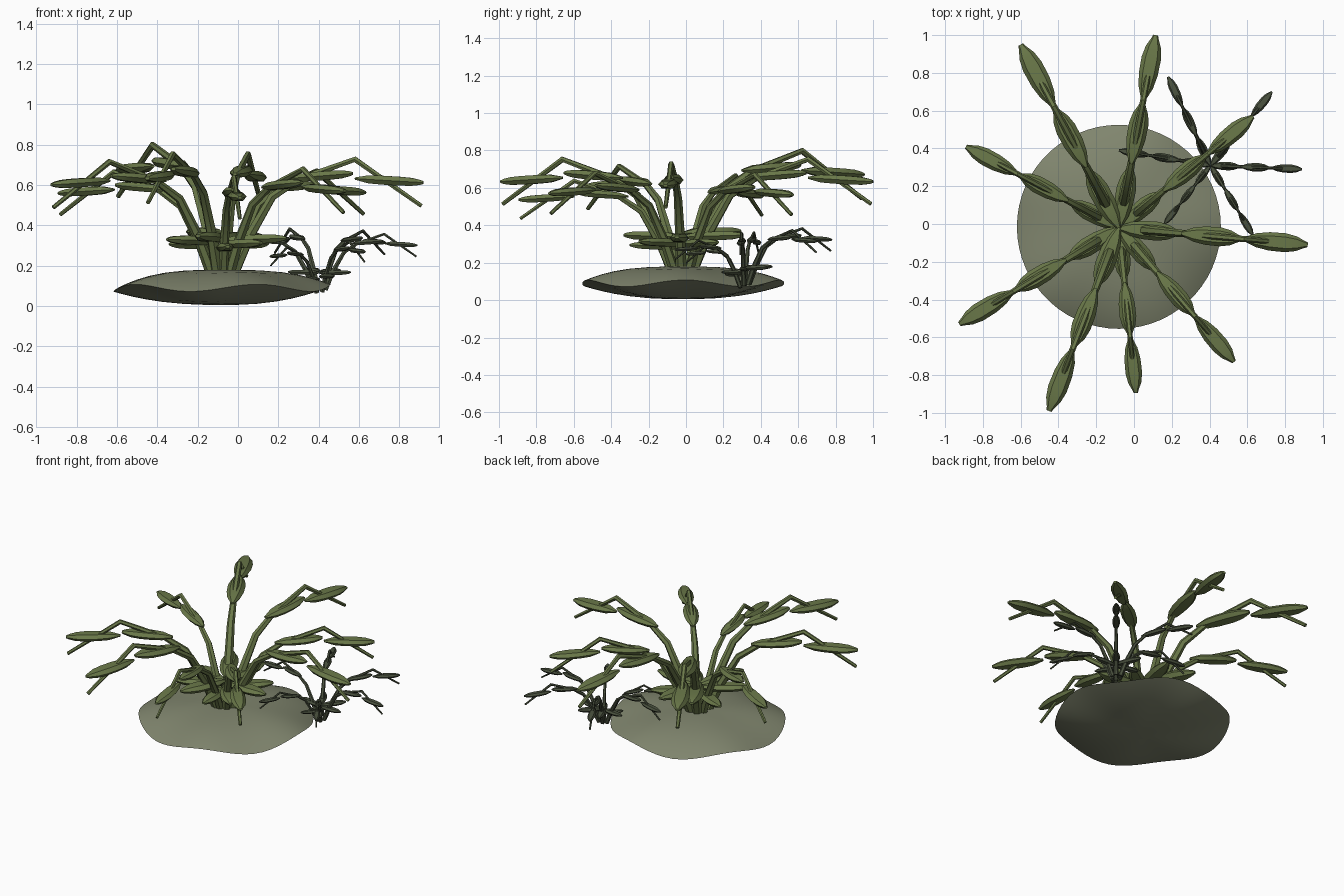
import bpy, bmesh, math
from mathutils import Vector

if "Cube" in bpy.data.objects:
    bpy.data.objects.remove(bpy.data.objects["Cube"], do_unlink=True)


def material(name, rgb):
    m = bpy.data.materials.new(name)
    m.use_nodes = True
    m.diffuse_color = (*rgb, 1)
    m.node_tree.nodes["Principled BSDF"].inputs["Base Color"].default_value = (*rgb, 1)
    return m


def loft(bm, rings):
    """Skin a list of rings of points and cap both ends."""
    rows = [[bm.verts.new(p) for p in ring] for ring in rings]
    n = len(rows[0])
    for a, b in zip(rows, rows[1:]):
        for i in range(n):
            j = (i + 1) % n
            bm.faces.new((a[i], a[j], b[j], b[i]))
    bm.faces.new(rows[0][::-1])
    bm.faces.new(rows[-1])


def finish(bm, name, mat):
    bmesh.ops.recalc_face_normals(bm, faces=bm.faces)
    mesh = bpy.data.meshes.new(name)
    bm.to_mesh(mesh)
    bm.free()
    mesh.materials.append(mat)
    return mesh


def place(name, mesh, loc, angle=0, size=1):
    ob = bpy.data.objects.new(name, mesh)
    bpy.context.collection.objects.link(ob)
    ob.location = loc
    ob.rotation_euler.z = angle
    ob.scale = (size, size, size)
    return ob


# Unit frond stem: rises, bends over a peak and drops to a thin tip (radius, height, thickness)
STEM = [(0.055, 0.155, 0.030), (0.14, 0.35, 0.026), (0.25, 0.54, 0.022),
        (0.38, 0.625, 0.018), (0.66, 0.725, 0.016), (0.99, 0.495, 0.011)]
# Leaf pods: (start radius, start height, end radius, end height)
PODS = [(0.0, 0.325, 0.32, 0.335), (0.33, 0.63, 0.65, 0.655), (0.66, 0.63, 1.0, 0.61)]
# Pod outline: (position along the pod, width factor, height factor)
OUTLINE = [(0, 0.2, 0.25), (0.2, 0.74, 0.9), (0.4, 0.97, 1), (0.65, 1, 1),
           (0.82, 0.78, 0.9), (0.94, 0.4, 0.6), (1, 0.25, 0.3)]
# Pod cross-section with a flat top and bottom
SECTION = [(1, 0), (0.6, 1), (-0.6, 1), (-1, 0), (-0.6, -1), (0.6, -1)]


def stem_mesh(name, mat):
    bm = bmesh.new()
    pts = [Vector((r, 0, z)) for r, z, t in STEM]
    rings = []
    for i, p in enumerate(pts):
        d = (pts[min(i + 1, len(pts) - 1)] - pts[max(i - 1, 0)]).normalized()
        side = Vector((0, 1, 0))
        up = d.cross(side)
        t = STEM[i][2]
        rings.append([p + t * (math.cos(a) * side + math.sin(a) * up)
                      for a in (math.tau * k / 6 for k in range(6))])
    loft(bm, rings)
    return finish(bm, name, mat)


def pods_mesh(name, mat, half_width, half_height):
    bm = bmesh.new()
    for r0, z0, r1, z1 in PODS:
        rings = []
        for t, w, h in OUTLINE:
            c = Vector((r0 + (r1 - r0) * t, 0, z0 + (z1 - z0) * t))
            rings.append([c + Vector((0, half_width * w * y, half_height * h * z))
                          for y, z in SECTION])
        loft(bm, rings)
    return finish(bm, name, mat)


def plant(prefix, base, tips, mat, half_width, half_height):
    stem = stem_mesh(prefix + "_stem", mat)
    pods = pods_mesh(prefix + "_leaves", mat, half_width, half_height)
    for i, (x, y) in enumerate(tips, 1):
        dx, dy = x - base[0], y - base[1]
        angle, size = math.atan2(dy, dx), math.hypot(dx, dy)
        place(f"{prefix}_stem_{i}", stem, base, angle, size)
        place(f"{prefix}_leaves_{i}", pods, base, angle, size)


stone_green = material("grey green", (0.215, 0.235, 0.155))
leaf_green = material("olive green", (0.145, 0.19, 0.067))
dark_green = material("dark grey green", (0.07, 0.085, 0.05))

# Large plant in the middle of the mound
plant("large_plant", (-0.08, -0.02, 0),
      [(0.115, 1.0), (-0.6, 0.95), (-0.89, 0.41), (-0.925, -0.53), (-0.45, -0.99),
       (0.01, -0.895), (0.53, -0.73), (0.92, -0.11), (0.63, 0.57)], leaf_green, 0.05, 0.022)

# Small plant at the edge of the mound
plant("small_plant", (0.405, 0.31, 0.005),
      [(0.18, 0.78), (0.73, 0.7), (0.89, 0.29), (0.63, -0.06), (-0.08, 0.39), (0.16, 0.0)],
      dark_green, 0.046, 0.024)

# Mound: a flat lens with a rim waving in five lobes
bm = bmesh.new()
SEG = 60
STEPS = (0.15, 0.35, 0.55, 0.7, 0.82, 0.91, 0.97, 1)


def rim(a):
    return 0.09 + 0.018 * math.cos(5 * (a - math.radians(289)))


def mound_ring(u, top):
    ring = []
    for k in range(SEG):
        a = math.tau * k / SEG
        z = 0.18 - (0.18 - rim(a)) * u ** 3 if top else 0.005 + (rim(a) - 0.005) * u ** 2.4
        ring.append((0.54 * u * math.cos(a), 0.54 * u * math.sin(a), z))
    return ring


loft(bm, [mound_ring(u, False) for u in STEPS] + [mound_ring(u, True) for u in STEPS[::-1][1:]])
place("mound", finish(bm, "mound", stone_green), (-0.08, -0.015, 0))

# Smooth shading that keeps the sharp edges
bpy.ops.object.select_all(action="DESELECT")
for ob in bpy.context.collection.objects:
    if ob.type == "MESH" and ("plant" in ob.name or ob.name == "mound"):
        ob.select_set(True)
        bpy.context.view_layer.objects.active = ob
bpy.ops.object.shade_smooth_by_angle(angle=math.radians(35))
